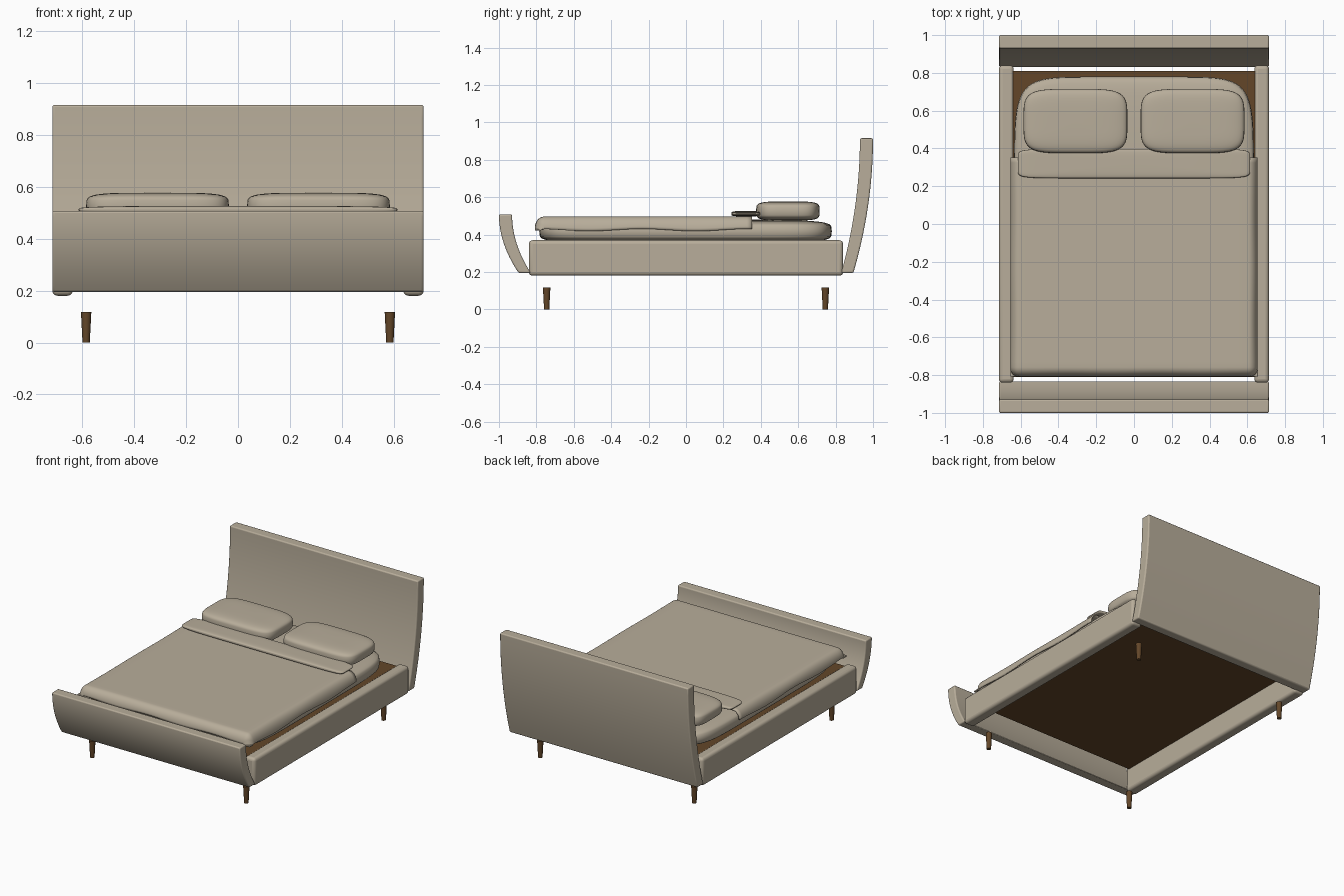
import bpy, bmesh, math

if "Cube" in bpy.data.objects:
    bpy.data.objects.remove(bpy.data.objects["Cube"])


def make_material(name, rgb):
    m = bpy.data.materials.new(name)
    m.diffuse_color = (*rgb, 1)
    m.use_nodes = True
    m.node_tree.nodes["Principled BSDF"].inputs["Base Color"].default_value = m.diffuse_color
    return m


fabric = make_material("beige fabric", (0.48, 0.42, 0.325))
wood = make_material("brown wood", (0.125, 0.062, 0.022))


def finish(name, bm, mat, bevel=0.0, segments=3, angle=35):
    bmesh.ops.recalc_face_normals(bm, faces=bm.faces)
    mesh = bpy.data.meshes.new(name)
    bm.to_mesh(mesh)
    bm.free()
    ob = bpy.data.objects.new(name, mesh)
    bpy.context.collection.objects.link(ob)
    mesh.materials.append(mat)
    if bevel:
        b = ob.modifiers.new("round", 'BEVEL')
        b.width, b.segments, b.limit_method = bevel, segments, 'ANGLE'
        b.angle_limit = math.radians(40)
    bpy.ops.object.select_all(action='DESELECT')
    ob.select_set(True)
    bpy.context.view_layer.objects.active = ob
    bpy.ops.object.shade_smooth_by_angle(angle=math.radians(angle))
    return ob


def box(name, lo, hi, mat, bevel=0.0, segments=3):
    bm = bmesh.new()
    bmesh.ops.create_cube(bm, size=1)
    for v in bm.verts:
        v.co = [(a + b) / 2 + c * (b - a) for a, b, c in zip(lo, hi, v.co)]
    return finish(name, bm, mat, bevel, segments)


def power(v, n):
    return math.copysign(abs(v) ** (2 / n), v)


def cushion(name, lo, hi, plan, side, mat, around=96, rows=20):
    """Soft box: superellipse outline (plan) and edge profile (side)."""
    c = [(a + b) / 2 for a, b in zip(lo, hi)]
    h = [(b - a) / 2 for a, b in zip(lo, hi)]
    bm = bmesh.new()
    rings = []
    for j in range(1, rows):
        t = -math.pi / 2 + math.pi * j / rows
        r, z = power(math.cos(t), side), power(math.sin(t), side)
        ring = []
        for i in range(around):
            a = 2 * math.pi * (i + 0.5) / around
            ring.append(bm.verts.new((c[0] + h[0] * r * power(math.cos(a), plan),
                                      c[1] + h[1] * r * power(math.sin(a), plan),
                                      c[2] + h[2] * z)))
        rings.append(ring)
    for p, q in zip(rings, rings[1:]):
        for i in range(around):
            k = (i + 1) % around
            bm.faces.new((p[i], p[k], q[k], q[i]))
    for ring, z in ((rings[0], lo[2]), (rings[-1], hi[2])):
        pole = bm.verts.new((c[0], c[1], z))
        for i in range(around):
            bm.faces.new((ring[i], ring[(i + 1) % around], pole))
    return finish(name, bm, mat, angle=60)


def curved_board(name, sign, top):
    """Board extruded across x, its profile flaring outward to vertical."""
    bottom, steps, half = 0.195, 14, 0.715
    inner, outer = [], []
    for i in range(steps + 1):
        t = i / steps
        s = 1 - (1 - t) ** 2
        z = bottom + (top - bottom) * t
        inner.append((sign * (0.83 + 0.10 * s), z))
        outer.append((sign * (0.895 + 0.105 * s), z))
    bm = bmesh.new()
    face = bm.faces.new([bm.verts.new((-half, y, z)) for y, z in inner + outer[::-1]])
    new = bmesh.ops.extrude_face_region(bm, geom=[face])["geom"]
    bmesh.ops.translate(bm, vec=(2 * half, 0, 0),
                        verts=[g for g in new if isinstance(g, bmesh.types.BMVert)])
    finish(name, bm, fabric, bevel=0.008)


# Frame: headboard, footboard, side rails, base panel
curved_board("headboard", 1, 0.915)
curved_board("footboard", -1, 0.507)
for label, s in (("left", -1), ("right", 1)):
    x0, x1 = sorted((s * 0.637, s * 0.715))
    box(label + "_side_rail", (x0, -0.84, 0.18), (x1, 0.84, 0.37), fabric, 0.02, 4)
box("base_panel", (-0.645, -0.81, 0.335), (0.645, 0.81, 0.36), wood)

# Tapered legs
for ylabel, y in (("front", -0.745), ("back", 0.745)):
    for xlabel, x in (("left", -0.585), ("right", 0.585)):
        bm = bmesh.new()
        bmesh.ops.create_cone(bm, cap_ends=True, segments=20, radius1=0.014,
                              radius2=0.02, depth=0.117)
        bmesh.ops.translate(bm, vec=(x, y, 0.0585), verts=bm.verts)
        finish(f"{ylabel}_{xlabel}_leg", bm, wood)

# Mattress, pillows and folded sheet
cushion("mattress", (-0.635, -0.785, 0.355), (0.635, 0.78, 0.48), 7.5, 5, fabric)
cushion("left_pillow", (-0.585, 0.375, 0.475), (-0.035, 0.715, 0.577), 4.5, 4.5, fabric)
cushion("right_pillow", (0.035, 0.375, 0.475), (0.585, 0.715, 0.577), 4.5, 4.5, fabric)
cushion("folded_sheet", (-0.615, 0.242, 0.497), (0.615, 0.398, 0.526), 9, 4, fabric)


# Blanket: grid that drops at the sides and front, with a wavy hem
def blanket():
    half, front, back, radius, drop = 0.655, -0.808, 0.352, 0.05, 0.068
    edge = [radius * (1 - math.cos(math.pi / 2 * i / 8)) for i in range(9)]
    xs = [-half + e for e in edge]
    xs += [-0.605 + 1.21 * i / 24 for i in range(1, 24)] + [half - e for e in edge[::-1]]
    ys = [front + e for e in edge]
    ys += [front + radius + (back - front - radius) * i / 40 for i in range(1, 41)]
    bm = bmesh.new()
    rows = []
    for y in ys:
        row = []
        for x in xs:
            dx = max(0, 1 - (half - abs(x)) / radius)
            dy = max(0, 1 - (y - front) / radius)
            d = min(1, math.hypot(dx, dy))
            f = 1 - math.sqrt(1 - d * d)
            wave = 0.006 * math.sin(11 * y + 1) + 0.004 * math.sin(13 * x)
            row.append(bm.verts.new((x, y, 0.496 - f * (drop + wave))))
        rows.append(row)
    for p, q in zip(rows, rows[1:]):
        for i in range(len(xs) - 1):
            bm.faces.new((p[i], p[i + 1], q[i + 1], q[i]))
    ob = finish("blanket", bm, fabric, angle=60)
    m = ob.modifiers.new("thickness", 'SOLIDIFY')
    m.thickness, m.offset = 0.008, -1


blanket()
